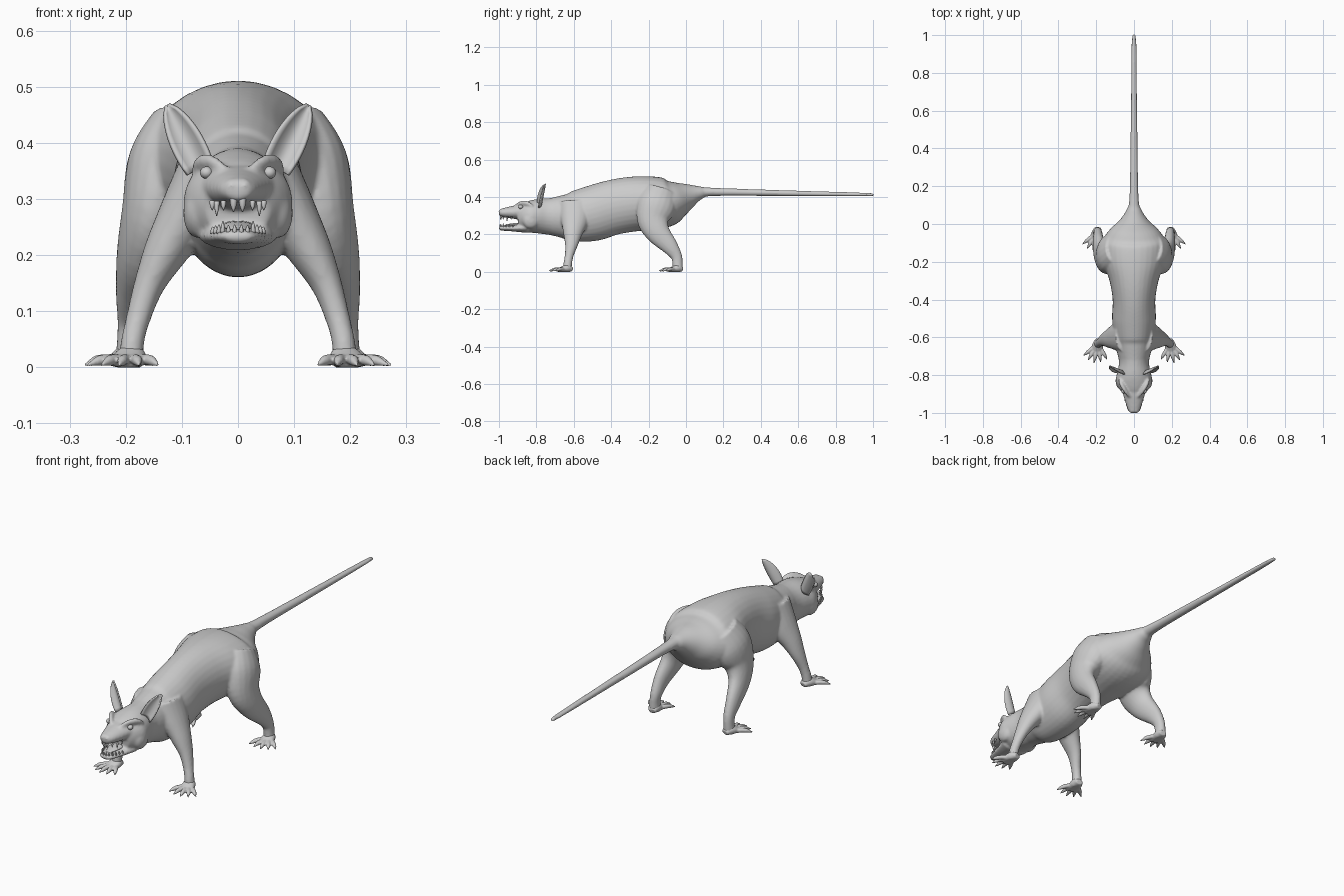
import bpy, bmesh, math
from mathutils import Vector, Matrix

if "Cube" in bpy.data.objects:
    bpy.data.objects.remove(bpy.data.objects["Cube"])


def spline(p, sub):
    """Catmull-Rom through rows of numbers."""
    out = []
    for i in range(len(p) - 1):
        a, b, c, d = p[max(i - 1, 0)], p[i], p[i + 1], p[min(i + 2, len(p) - 1)]
        for k in range(sub):
            t = k / sub
            out.append([0.5 * (2 * w1 + (w2 - w0) * t + (2 * w0 - 5 * w1 + 4 * w2 - w3) * t * t
                        + (3 * w1 - w0 - 3 * w2 + w3) * t ** 3)
                        for w0, w1, w2, w3 in zip(a, b, c, d)])
    return out + [list(p[-1])]


def loft(bm, pts, s=1, n=20, sub=5):
    """Closed tube through (x, y, z, side radius, other radius); s mirrors x."""
    rows = spline([(p[0] * s,) + tuple(p[1:]) for p in pts], sub)
    cs = [Vector(r[:3]) for r in rows]
    rings = []
    for i, r in enumerate(rows):
        t = (cs[min(i + 1, len(cs) - 1)] - cs[max(i - 1, 0)]).normalized()
        side = (Vector((1, 0, 0)) - t * t.x).normalized()
        up = t.cross(side)
        ring = []
        for k in range(n):
            a = 2 * math.pi * k / n
            co = cs[i] + side * math.cos(a) * abs(r[3]) + up * math.sin(a) * abs(r[4])
            co.z = max(co.z, 0)
            ring.append(bm.verts.new(co))
        rings.append(ring)
    for a, b in zip(rings, rings[1:]):
        for k in range(n):
            bm.faces.new((a[k], a[(k + 1) % n], b[(k + 1) % n], b[k]))
    bm.faces.new(rings[0][::-1])
    bm.faces.new(rings[-1])


def finish(bm, name, voxel=0, smooth=0):
    bmesh.ops.recalc_face_normals(bm, faces=bm.faces)
    me = bpy.data.meshes.new(name)
    bm.to_mesh(me)
    bm.free()
    me.shade_smooth()
    ob = bpy.data.objects.new(name, me)
    bpy.context.collection.objects.link(ob)
    if voxel:
        m = ob.modifiers.new("fuse", 'REMESH')
        m.mode, m.voxel_size, m.use_smooth_shade = 'VOXEL', voxel, True
    if smooth:
        m = ob.modifiers.new("soften", 'SMOOTH')
        m.factor, m.iterations = 0.5, smooth
    return ob


def ball(bm, co, scale):
    bmesh.ops.create_uvsphere(bm, u_segments=16, v_segments=10, radius=1,
                              matrix=Matrix.Translation(co) @ Matrix.Diagonal((*scale, 1)))


def along_y(rows):
    return [(0, y, z, rx, rz) for y, z, rx, rz in rows]


# Trunk and tail, fused with head and legs
bm = bmesh.new()
loft(bm, along_y([(-.72, .295, .080, .100), (-.66, .295, .094, .115), (-.6, .295, .105, .135),
                  (-.5, .312, .116, .148), (-.4, .342, .113, .147), (-.3, .360, .130, .147),
                  (-.2, .367, .162, .144), (-.1, .371, .168, .130), (-.04, .388, .135, .097),
                  (.02, .408, .075, .064), (.08, .423, .038, .034), (.15, .427, .024, .022),
                  (.5, .421, .018, .016), (.95, .413, .013, .010), (1.0, .411, .006, .006)]), n=32)
# Skull and jaws
loft(bm, along_y([(-.68, .295, .085, .105), (-.74, .296, .080, .097), (-.79, .297, .090, .092),
                  (-.83, .294, .097, .086), (-.87, .290, .080, .077), (-.90, .287, .056, .064)]), n=28)
loft(bm, along_y([(-.85, .325, .075, .042), (-.91, .319, .056, .037), (-.95, .317, .044, .030),
                  (-.985, .316, .032, .022), (-1.0, .316, .020, .015)]))
loft(bm, along_y([(-.85, .236, .072, .028), (-.91, .233, .056, .019), (-.95, .233, .046, .015),
                  (-.985, .233, .034, .013), (-1.0, .234, .020, .009)]))
for s in (1, -1):
    # Brow ridge, cheek and nostril bump
    loft(bm, [(.022, -.915, .351, .007, .006), (.045, -.885, .366, .010, .012),
              (.066, -.85, .366, .011, .012), (.078, -.82, .350, .007, .007)], s)
    ball(bm, (.072 * s, -.83, .275), (.026, .045, .045))
    ball(bm, (.012 * s, -.99, .324), (.012, .012, .012))
    # Hind leg
    loft(bm, [(.095, -.13, .43, .060, .085), (.125, -.155, .36, .072, .105),
              (.150, -.175, .28, .058, .088), (.174, -.150, .21, .042, .066),
              (.188, -.090, .14, .030, .046), (.191, -.052, .085, .024, .031),
              (.194, -.045, .045, .022, .028), (.195, -.045, .012, .024, .028)], s)
    # Front leg
    loft(bm, [(.055, -.59, .37, .045, .085), (.088, -.595, .28, .050, .076),
              (.127, -.605, .21, .040, .053), (.157, -.612, .15, .028, .036),
              (.177, -.624, .09, .022, .024), (.188, -.632, .045, .021, .023),
              (.190, -.634, .012, .023, .024)], s)
finish(bm, "body", 0.006, 6)

# Feet with five clawed toes each
for label, hx, hy in (("hind_foot", .195, -.042), ("front_foot", .19, -.632)):
    for s in (1, -1):
        bm = bmesh.new()
        d = Vector((math.sin(.2), -math.cos(.2)))
        loft(bm, [(hx + d.x * k, hy + d.y * k, z, rx, rz) for k, z, rx, rz in
                  ((-.024, .012, .016, .011), (0, .018, .027, .022),
                   (.03, .013, .031, .016), (.055, .008, .030, .009))], s)
        for a, reach in ((-29, .100), (-8, .103), (12, .106), (31, .105), (50, .103)):
            dx, dy = math.sin(math.radians(a)), -math.cos(math.radians(a))
            loft(bm, [(hx + dx * reach * k, hy + dy * reach * k, z, r, r) for k, z, r in
                      ((.2, .012, .011), (.5, .014, .010), (.72, .012, .0095),
                       (.86, .008, .006), (1, .004, .002))], s, n=12, sub=3)
        finish(bm, label + ("_left" if s > 0 else "_right"), 0.0035, 2)

# Ears: cupped leaves
for s in (1, -1):
    bm = bmesh.new()
    base, tip = Vector((.068, -.775, .355)), Vector((.126, -.752, .468))
    across = Vector((.80, .15, -.45)).normalized()
    grid = []
    for i in range(11):
        u = i / 10
        w = .003 + .034 * (1 - u) ** .75 * (.65 + 1.1 * u)
        row = []
        for j in range(9):
            v = j / 4 - 1
            p = base.lerp(tip, u) + across * v * w + Vector((0, -.7, 0)) * w * v * v
            row.append(bm.verts.new((p.x * s, p.y, p.z)))
        grid.append(row)
    for a, b in zip(grid, grid[1:]):
        for j in range(8):
            bm.faces.new((a[j], a[j + 1], b[j + 1], b[j]))
    ear = finish(bm, "ear_left" if s > 0 else "ear_right")
    m = ear.modifiers.new("thickness", 'SOLIDIFY')
    m.thickness, m.offset = .006, 0

# Eyes
bm = bmesh.new()
for s in (1, -1):
    ball(bm, (.056 * s, -.884, .347), (.012, .013, .011))
finish(bm, "eyes")

# Teeth
bm = bmesh.new()


def tooth(x, y, z, h, r):
    rows = [(x, y, z, r, r), (x, y - .002, z + h * .5, r * .8, r * .8), (x, y - .002, z + h, r * .15, r * .15)]
    loft(bm, rows, n=8, sub=2)


for s in (1, -1):
    tooth(.008 * s, -.988, .303, -.026, .007)
    for x, y, h in ((.026, -.975, .016), (.038, -.955, .026), (.046, -.932, .016)):
        tooth(x * s, y, .296, -h, .005)
    for x, y, h in ((.006, -.992, .016), (.017, -.987, .015), (.027, -.975, .022),
                    (.034, -.96, .016), (.040, -.943, .014), (.045, -.925, .012)):
        tooth(x * s, y, .239, h, .0045)
finish(bm, "teeth")

# Tongue
bm = bmesh.new()
loft(bm, along_y([(-.88, .252, .030, .010), (-.93, .251, .026, .008), (-.97, .246, .012, .004)]))
finish(bm, "tongue")
